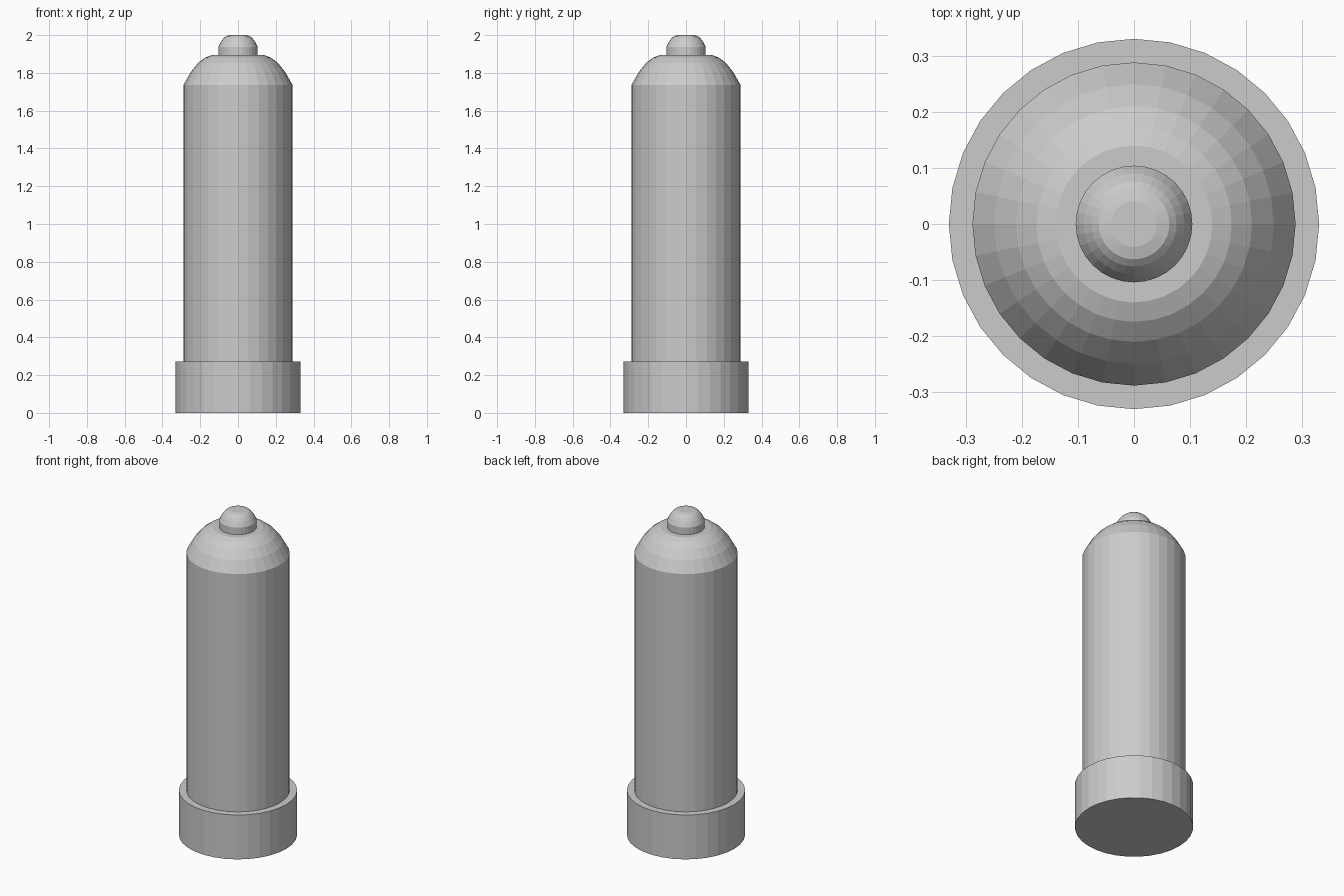
import bpy, bmesh
from math import sin, cos, pi

if "Cube" in bpy.data.objects:
    bpy.data.objects.remove(bpy.data.objects["Cube"])

SIDES = 32


def lathe(name, profile):
    """Closed, flat-shaded solid from (radius, z) points listed bottom to top."""
    bm = bmesh.new()
    rings = [[bm.verts.new((r * cos(2 * pi * i / SIDES), r * sin(2 * pi * i / SIDES), z))
              for i in range(SIDES)] for r, z in profile]
    for low, high in zip(rings, rings[1:]):
        for i in range(SIDES):
            j = (i + 1) % SIDES
            bm.faces.new((low[i], low[j], high[j], high[i]))
    bm.faces.new(rings[0][::-1])
    bm.faces.new(rings[-1])
    mesh = bpy.data.meshes.new(name)
    bm.to_mesh(mesh)
    bm.free()
    obj = bpy.data.objects.new(name, mesh)
    bpy.context.collection.objects.link(obj)
    return obj


def rounded_top(radius, z, height):
    """Profile points of a flattened dome: steep shoulder easing to a flat top."""
    steps = [(1, 0), (0.865, 0.44), (0.73, 0.74), (0.605, 0.915), (0.485, 1)]
    return [(radius * r, z + height * h) for r, h in steps]


# Wide base collar
lathe("base_collar", [(0.33, 0), (0.33, 0.273)])

# Tall shaft with domed shoulder
lathe("body", [(0.288, 0.273)] + rounded_top(0.288, 1.737, 0.157))

# Small button on top
knob = rounded_top(0.104, 1.938, 0.062)
knob[-1] = (0.041, 2.0)
lathe("top_knob", [(0.104, 1.894)] + knob)
